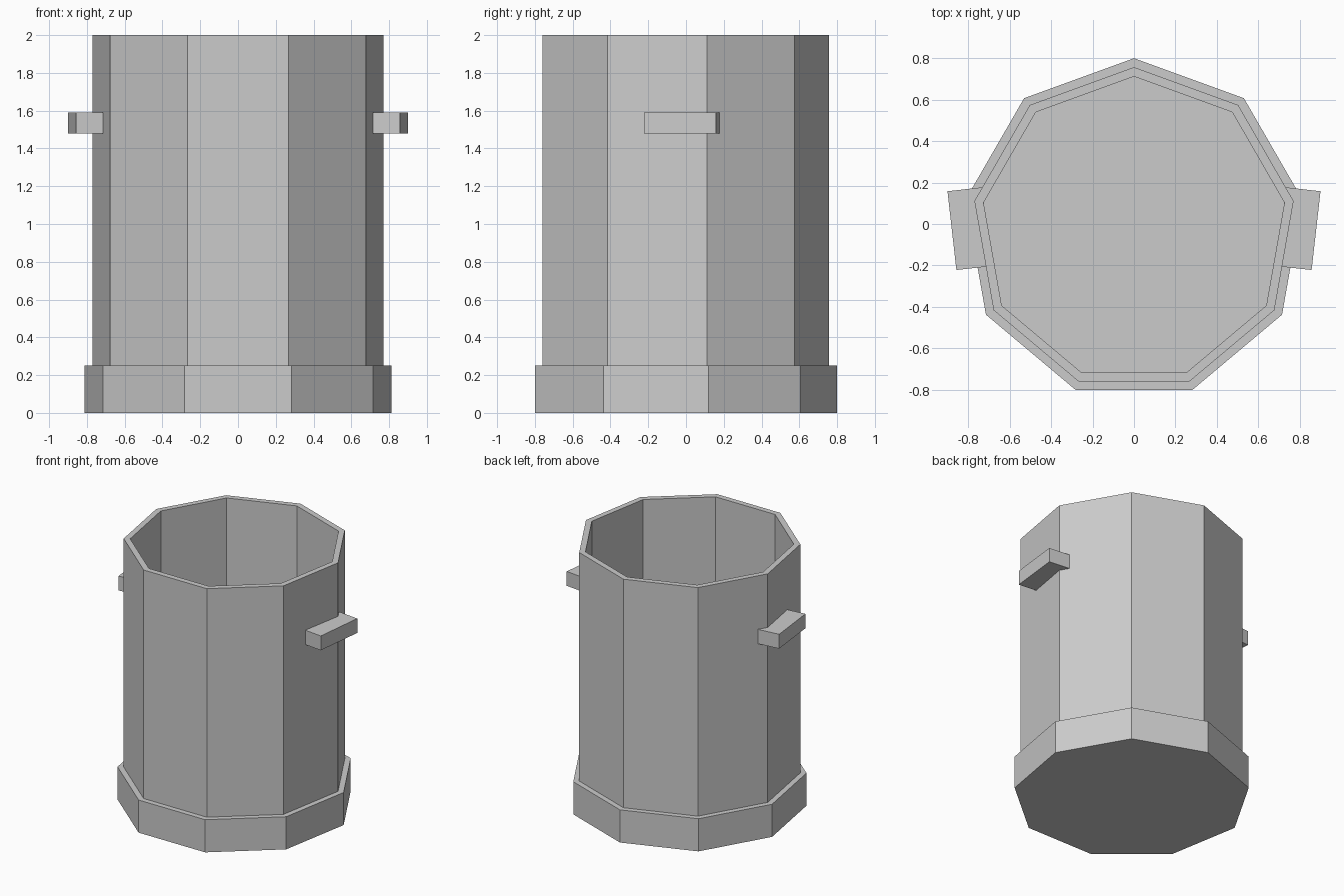
import bpy, bmesh, math
from mathutils import Vector

cube = bpy.data.objects.get("Cube")
if cube:
    bpy.data.objects.remove(cube)

SIDES = 9
CENTRE_Y = -0.025

grey = bpy.data.materials.new("light grey")
grey.use_nodes = True
grey.diffuse_color = (0.6, 0.6, 0.6, 1)
grey.node_tree.nodes["Principled BSDF"].inputs["Base Color"].default_value = (0.6, 0.6, 0.6, 1)


def finish(bm, name):
    bmesh.ops.recalc_face_normals(bm, faces=bm.faces)
    mesh = bpy.data.meshes.new(name)
    bm.to_mesh(mesh)
    bm.free()
    mesh.materials.append(grey)
    obj = bpy.data.objects.new(name, mesh)
    bpy.context.collection.objects.link(obj)
    return obj


def ring(bm, radius, z):
    angles = [math.tau * i / SIDES for i in range(SIDES)]
    return [bm.verts.new((radius * math.sin(a), CENTRE_Y + radius * math.cos(a), z)) for a in angles]


# Bin: stepped base, straight outer wall, rim and hollow inside, as (radius, z)
profile = [(0.825, 0), (0.825, 0.25), (0.782, 0.25), (0.782, 2), (0.737, 2), (0.737, 0.25)]
bm = bmesh.new()
rings = [ring(bm, r, z) for r, z in profile]
for low, high in zip(rings, rings[1:]):
    for i in range(SIDES):
        j = (i + 1) % SIDES
        bm.faces.new((low[i], low[j], high[j], high[i]))
bm.faces.new(rings[0])
bm.faces.new(rings[-1])
finish(bm, "bin_body")


# Handles: slightly angled blocks set into the side walls
def handle(name, side):
    back, front = Vector((0.9, 0.158)), Vector((0.857, -0.222))
    along = (front - back).normalized()
    inward = Vector((along.y, -along.x)) * 0.168
    corners = [back, front, front + inward, back + inward]
    bm = bmesh.new()
    face = bm.faces.new([bm.verts.new((side * c.x, c.y, 1.48)) for c in corners])
    grown = bmesh.ops.extrude_face_region(bm, geom=[face], use_keep_orig=True)
    top = [v for v in grown["geom"] if isinstance(v, bmesh.types.BMVert)]
    bmesh.ops.translate(bm, verts=top, vec=(0, 0, 0.11))
    finish(bm, name)


handle("left_handle", 1)
handle("right_handle", -1)
